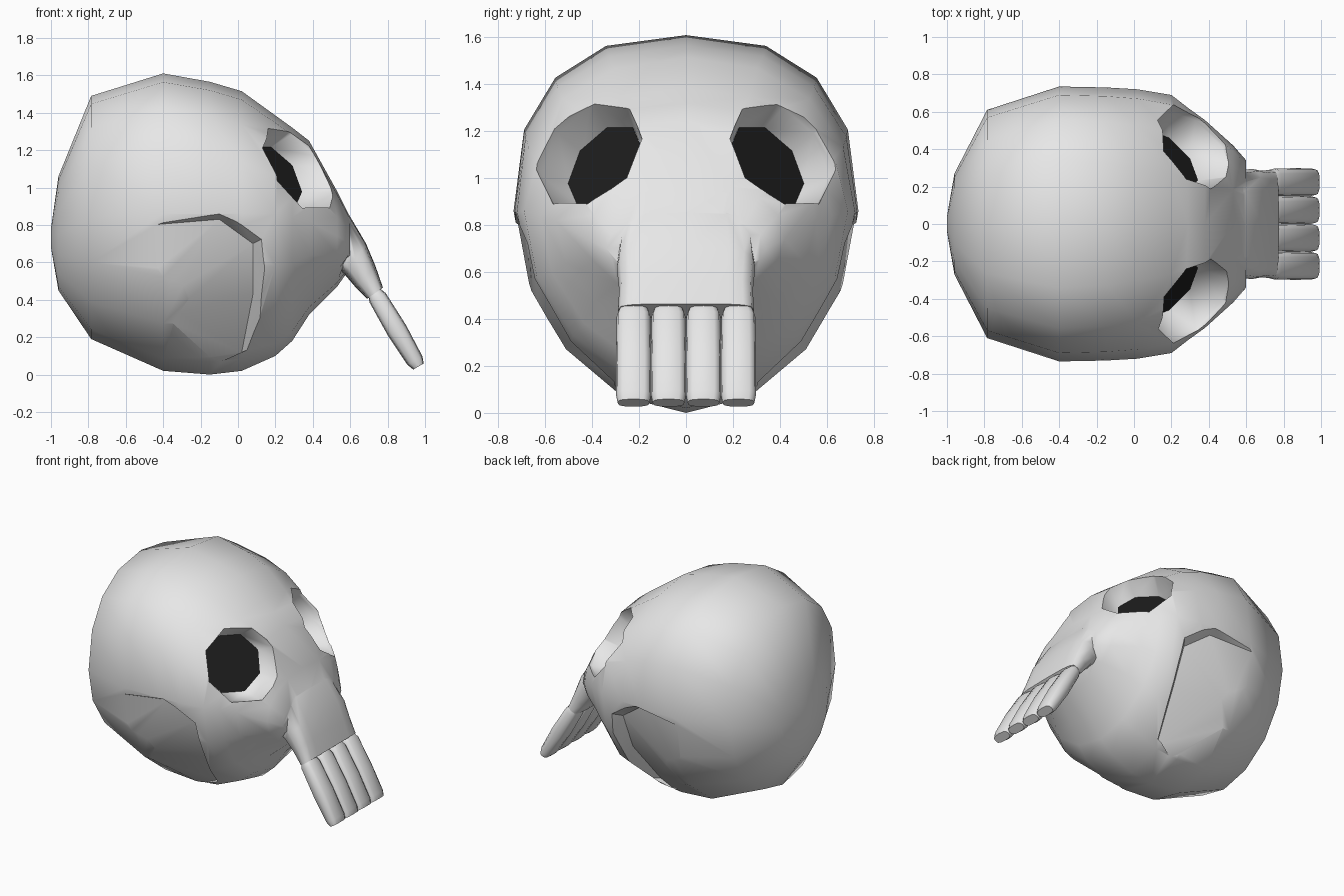
import bpy, bmesh, math
from mathutils import Vector

if "Cube" in bpy.data.objects:
    bpy.data.objects.remove(bpy.data.objects["Cube"])


def material(name, c):
    m = bpy.data.materials.new(name)
    m.diffuse_color = (c, c, c, 1)
    m.use_nodes = True
    m.node_tree.nodes["Principled BSDF"].inputs["Base Color"].default_value = m.diffuse_color
    return m


BONE = material("bone_grey", 0.8)
DARK = material("socket_black", 0.012)


def activate(ob):
    bpy.ops.object.select_all(action='DESELECT')
    ob.select_set(True)
    bpy.context.view_layer.objects.active = ob


def smooth(ob, angle):
    activate(ob)
    bpy.ops.object.shade_smooth_by_angle(angle=math.radians(angle))


def to_object(bm, name, mat, angle=None):
    bmesh.ops.recalc_face_normals(bm, faces=bm.faces[:])
    me = bpy.data.meshes.new(name)
    bm.to_mesh(me)
    bm.free()
    ob = bpy.data.objects.new(name, me)
    bpy.context.collection.objects.link(ob)
    me.materials.append(mat)
    if angle:
        smooth(ob, angle)
    return ob


def boolean(ob, tool, operation):
    """Apply a boolean and delete the tool object."""
    tool.hide_render = True
    mod = ob.modifiers.new("cut", 'BOOLEAN')
    mod.operation = operation
    mod.solver = 'EXACT'
    mod.object = tool
    activate(ob)
    bpy.ops.object.modifier_apply(modifier=mod.name)
    bpy.data.objects.remove(tool)


def loft(bm, rings):
    """Skin a list of equal-length point rings and cap both ends."""
    vs = [[bm.verts.new(p) for p in r] for r in rings]
    n = len(vs[0])
    for a, b in zip(vs, vs[1:]):
        for i in range(n):
            j = (i + 1) % n
            bm.faces.new((a[i], a[j], b[j], b[i]))
    bm.faces.new(vs[0])
    bm.faces.new(vs[-1])


def sup(v, p):
    return math.copysign(abs(v) ** (2 / p), v)


def rounded_ring(centre, u, v, p, n):
    """Superellipse ring with half axes u and v."""
    out = []
    for i in range(n):
        a = math.tau * i / n
        out.append(centre + u * sup(math.cos(a), p) + v * sup(math.sin(a), p))
    return out


# Cranium: cross-sections along x (x, top, bottom, half width, widest height, top squareness)
sections = [(-1.0, 0.78, 0.68, 0.04, 0.73, 2.0), (-0.96, 1.06, 0.45, 0.27, 0.75, 2.1),
            (-0.785, 1.49, 0.19, 0.61, 0.84, 2.3), (-0.40, 1.61, 0.02, 0.735, 0.86, 2.5),
            (-0.15, 1.565, 0.0, 0.73, 0.86, 2.4), (0.02, 1.515, 0.02, 0.72, 0.86, 2.2),
            (0.2, 1.385, 0.1, 0.69, 0.86, 2.05), (0.29, 1.32, 0.18, 0.62, 0.84, 2.1),
            (0.38, 1.25, 0.32, 0.555, 0.82, 2.15),
            (0.53, 0.98, 0.47, 0.42, 0.74, 2.3), (0.60, 0.84, 0.57, 0.34, 0.70, 2.3)]
rings = []
for x, top, bot, w, zc, p in sections:
    ring = []
    for i in range(16):
        a = math.tau * i / 16
        c, s = math.cos(a), math.sin(a)
        q, h = (p, top - zc) if s >= 0 else (1.92, zc - bot)
        ring.append(Vector((x, w * sup(c, q), zc + h * sup(s, q))))
    rings.append(ring)
bm = bmesh.new()
loft(bm, rings)
skull = to_object(bm, "skull", BONE)

# Upper jaw: flattened snout merged into the skull (upper x, z, lower x, z, half width)
jaw = [(0.49, 0.97, 0.38, 0.64, 0.15), (0.595, 0.852, 0.46, 0.59, 0.28),
       (0.685, 0.70, 0.57, 0.535, 0.295), (0.735, 0.58, 0.63, 0.465, 0.285),
       (0.775, 0.465, 0.69, 0.405, 0.29)]
rings = []
for ux, uz, lx, lz, w in jaw:
    up, low = Vector((ux, 0, uz)), Vector((lx, 0, lz))
    rings.append(rounded_ring((up + low) / 2, Vector((0, w, 0)), (up - low) / 2, 4, 16))
bm = bmesh.new()
loft(bm, rings)
boolean(skull, to_object(bm, "upper_jaw", BONE), 'UNION')

# Eye sockets: eight-sided tapered holes
OUT = Vector((0.63, 0.63, 0.46))
FLOOR = Vector((0.18, 0.34, 1.045))
RIM = Vector((0.32, 0.40, 1.10))


def socket_ring(side, centre, r):
    n = Vector((OUT.x, OUT.y * side, OUT.z)).normalized()
    u = n.cross(Vector((0, 0, 1))).normalized()
    v = u.cross(n)
    c = Vector((centre[0], centre[1] * side, centre[2]))
    return [c + (u * math.cos(a) + v * math.sin(a)) * r
            for a in (math.tau * (i + 0.5) / 8 for i in range(8))]


cut = bmesh.new()
for side in (1, -1):
    loft(cut, [socket_ring(side, FLOOR, 0.205), socket_ring(side, RIM, 0.27),
               socket_ring(side, RIM + OUT * 0.3 + Vector((-0.01, -0.05, 0.01)), 0.28)])

# Temple recess: shallow wedge with a slanted step at its front and top
inner = [(-0.42, 0.64, 0.40), (-0.46, 0.72, 0.80), (-0.10, 0.67, 0.83), (0.08, 0.615, 0.70),
         (0.08, 0.50, 0.43), (0.02, 0.26, 0.12), (-0.20, 0.26, 0.02)]
slant = [(0, 0), (0, 0), (0, 0.04), (0.06, 0.03), (0.06, 0), (0.05, 0.02), (0, 0)]
for side in (1, -1):
    lo = [cut.verts.new((x, y * side, z)) for x, y, z in inner]
    hi = [cut.verts.new((x + 3 * dx, (y + 0.24) * side, z + 3 * dz))
          for (x, y, z), (dx, dz) in zip(inner, slant)]
    n = len(lo)
    for i in range(n):
        j = (i + 1) % n
        cut.faces.new((lo[i], lo[j], hi[j]))
        cut.faces.new((lo[i], hi[j], hi[i]))
    for i in range(1, n - 1):
        cut.faces.new((lo[0], lo[i + 1], lo[i]))
        cut.faces.new((hi[0], hi[i], hi[i + 1]))
boolean(skull, to_object(cut, "recess_cutter", BONE), 'DIFFERENCE')
smooth(skull, 54)

# Keep the step of the temple recess crisp
bm = bmesh.new()
bm.from_mesh(skull.data)
for e in bm.edges:
    m = (e.verts[0].co + e.verts[1].co) / 2
    on_step = (-0.02 < m.x < 0.16 and 0.1 < m.z < 0.8) or (-0.47 < m.x < 0.12 and 0.7 < m.z < 0.9)
    if on_step and e.calc_face_angle(0) > math.radians(30):
        e.smooth = False
bm.to_mesh(skull.data)
bm.free()

# Black socket floors
for side, name in ((1, "left_socket_floor"), (-1, "right_socket_floor")):
    bm = bmesh.new()
    lift = OUT * 0.005
    loft(bm, [socket_ring(side, FLOOR + lift * 0.2, 0.204), socket_ring(side, FLOOR + lift, 0.205)])
    to_object(bm, name, DARK, 30)

# Teeth: four rounded pegs (position along tooth, half width, half thickness)
start, end = Vector((0.735, 0, 0.43)), Vector((0.965, 0, 0.043))
across = Vector((0.866, 0, 0.5))
for k in range(4):
    off = Vector((0, (k - 1.5) * 0.149, 0))
    rings = [rounded_ring(start.lerp(end, t) + off, Vector((0, w, 0)), across * h, 3, 12)
             for t, w, h in ((-0.02, 0.062, 0.038), (0.05, 0.072, 0.05), (0.5, 0.075, 0.056),
                             (0.92, 0.074, 0.046), (1.0, 0.068, 0.032))]
    bm = bmesh.new()
    loft(bm, rings)
    to_object(bm, "tooth_%d" % (k + 1), BONE, 50)
